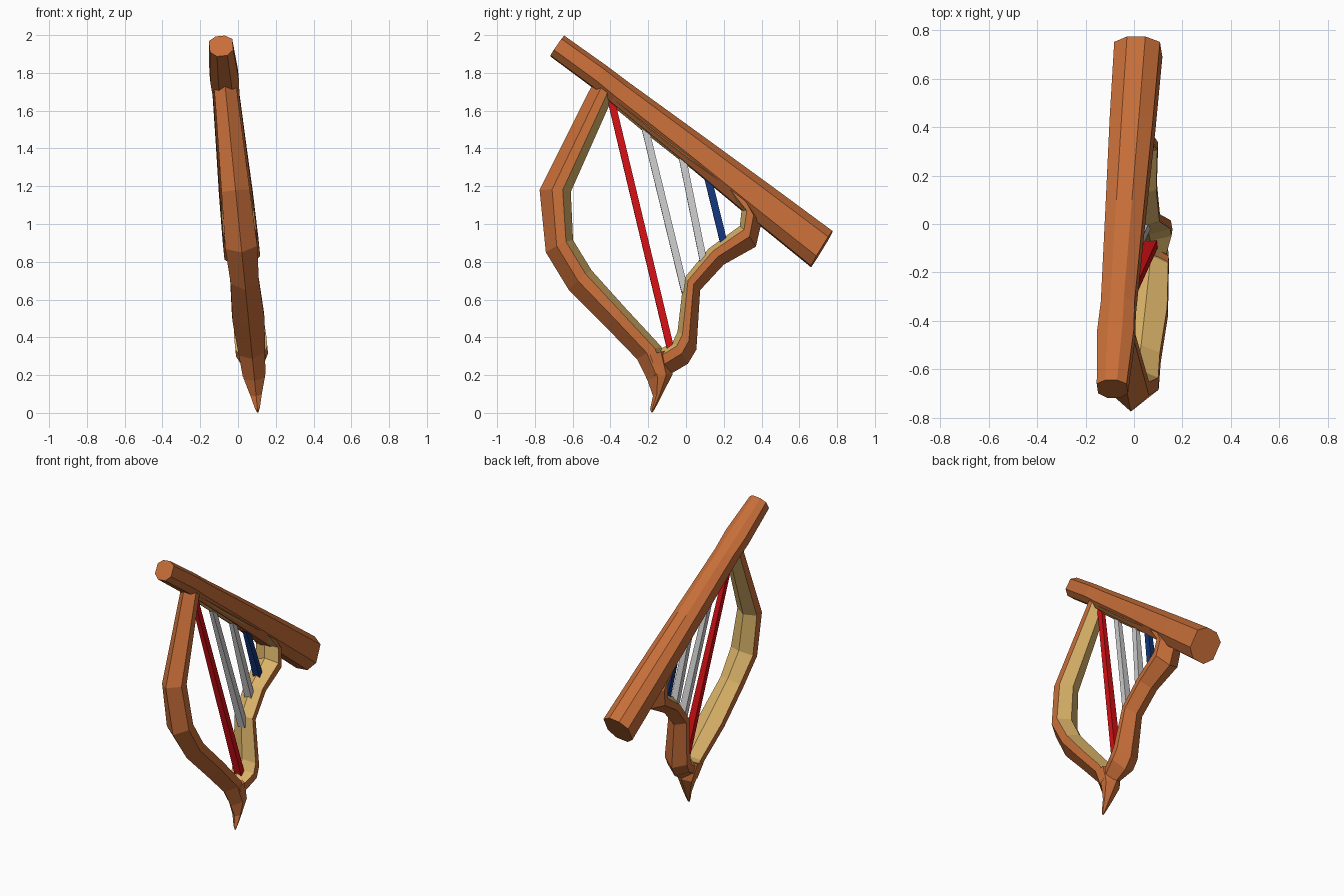
import bpy, bmesh
from mathutils import Vector

# ---- colours
def material(name, rgb):
    m = bpy.data.materials.new(name)
    m.diffuse_color = (*rgb, 1)
    return m

wood = material("orange_brown_wood", (0.57, 0.156, 0.04))
tan = material("tan_inlay", (0.70, 0.45, 0.14))
red = material("red_string", (0.64, 0.005, 0.007))
grey = material("grey_string", (0.58, 0.58, 0.58))
blue = material("blue_string", (0.006, 0.034, 0.19))

# The whole harp lies in a plane leaning toward -x as it rises
NORMAL = Vector((1, 0, 0.1)).normalized()

def on_plane(y, z):
    return Vector((0.105 - 0.1 * z, y, z))

def loft(name, stations, profile, mats, inlay=()):
    """stations: (outer y, outer z, inner y, inner z, half thickness);
    profile: (0..1 from outer to inner, thickness factor); inlay: tan profile sides."""
    bm = bmesh.new()
    rings = []
    for oy, oz, iy, iz, t in stations:
        o, i = on_plane(oy, oz), on_plane(iy, iz)
        rings.append([bm.verts.new(o.lerp(i, s) + NORMAL * t * f) for s, f in profile])
    n = len(profile)
    for a, b in zip(rings, rings[1:]):
        for k in range(n):
            j = (k + 1) % n
            face = bm.faces.new((a[k], a[j], b[j], b[k]))
            face.material_index = 1 if k in inlay else 0
    bm.faces.new(rings[0])
    bm.faces.new(rings[-1])
    bmesh.ops.recalc_face_normals(bm, faces=bm.faces)
    me = bpy.data.meshes.new(name)
    bm.to_mesh(me)
    bm.free()
    for m in mats:
        me.materials.append(m)
    ob = bpy.data.objects.new(name, me)
    bpy.context.collection.objects.link(ob)
    return ob

# Cross-sections
HEX = [(0, 0), (0.4, 1), (0.74, 1), (1, 0), (0.74, -1), (0.4, -1)]
OCT = [(0, 0.4), (0.2, 1), (0.75, 1), (1, 0.45), (1, -0.45), (0.75, -1), (0.2, -1), (0, -0.4)]
SQUARE = [(0, 1), (1, 1), (1, -1), (0, -1)]
INNER_SIDES = (2, 3)

# ---- straight top beam, widening toward the back
loft("top_beam", [
    (-0.645, 1.995, -0.718, 1.89, 0.062),
    (-0.42, 1.835, -0.495, 1.725, 0.076),
    (-0.30, 1.745, -0.40, 1.645, 0.070),
    (0.10, 1.455, 0.0, 1.32, 0.080),
    (0.45, 1.20, 0.36, 1.02, 0.090),
    (0.775, 0.96, 0.662, 0.775, 0.095),
], OCT, [wood])

# ---- curved front pillar with tan inner side
loft("front_pillar", [
    (-0.47, 1.78, -0.37, 1.72, 0.060),
    (-0.515, 1.70, -0.41, 1.62, 0.060),
    (-0.775, 1.18, -0.61, 1.17, 0.075),
    (-0.742, 0.85, -0.598, 0.915, 0.085),
    (-0.62, 0.65, -0.50, 0.755, 0.075),
    (-0.42, 0.45, -0.32, 0.555, 0.085),
    (-0.26, 0.285, -0.13, 0.35, 0.070),
    (-0.20, 0.17, -0.10, 0.24, 0.060),
], HEX, [wood, tan], INNER_SIDES)

# ---- pointed foot
loft("foot_spike", [
    (-0.255, 0.28, -0.09, 0.33, 0.070),
    (-0.203, 0.17, -0.07, 0.205, 0.056),
    (-0.175, 0.09, -0.125, 0.10, 0.030),
    (-0.19, 0.02, -0.155, 0.04, 0.014),
    (-0.183, 0.001, -0.174, 0.006, 0.004),
], HEX, [wood])

# ---- curved back arm, running on along the underside of the beam
loft("back_arm", [
    (-0.10, 0.195, -0.15, 0.33, 0.055),
    (0.01, 0.26, -0.07, 0.375, 0.085),
    (0.055, 0.335, -0.045, 0.43, 0.085),
    (0.075, 0.65, -0.012, 0.71, 0.070),
    (0.20, 0.785, 0.12, 0.87, 0.072),
    (0.37, 0.88, 0.285, 0.99, 0.088),
    (0.40, 1.01, 0.295, 1.08, 0.085),
    (0.30, 1.24, 0.20, 1.165, 0.078),
    (0.07, 1.41, -0.01, 1.32, 0.070),
    (-0.16, 1.58, -0.22, 1.485, 0.060),
    (-0.38, 1.75, -0.42, 1.65, 0.050),
], HEX, [wood, tan], INNER_SIDES)

# ---- strings, thicker toward the bottom
strings = [
    ("red_string", red, -0.40, 1.67, -0.082, 0.34),
    ("grey_string_front", grey, -0.222, 1.53, -0.005, 0.64),
    ("grey_string_back", grey, -0.025, 1.38, 0.095, 0.79),
    ("blue_string", blue, 0.112, 1.26, 0.205, 0.88),
]
for name, mat, y1, z1, y2, z2 in strings:
    d = Vector((y2 - y1, z2 - z1)).normalized() * 0.019
    h, v = -d.y, d.x
    loft(name, [(y1 - h, z1 - v, y1 + h, z1 + v, 0.014),
                (y2 - h, z2 - v, y2 + h, z2 + v, 0.026)], SQUARE, [mat])
